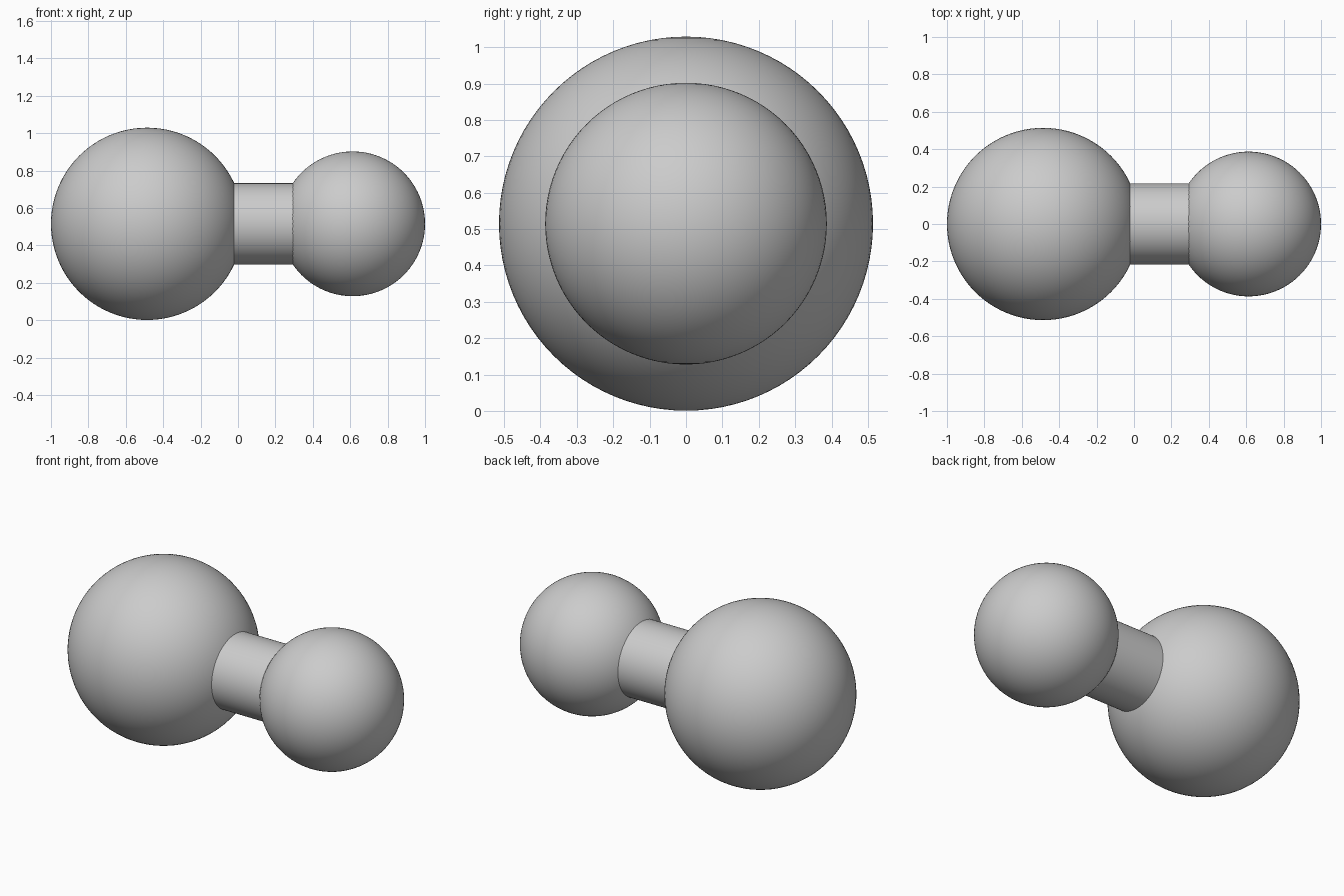
import bpy
from math import radians, pi

if "Cube" in bpy.data.objects:
    bpy.data.objects.remove(bpy.data.objects["Cube"])

AXIS_Z = 0.515


def smooth(obj, name):
    obj.name = name
    bpy.ops.object.shade_smooth_by_angle(angle=radians(35))


def ball(name, x, radius):
    bpy.ops.mesh.primitive_uv_sphere_add(
        segments=96, ring_count=48, radius=radius, location=(x, 0, AXIS_Z))
    smooth(bpy.context.object, name)


# Two balls of different size
ball("large_ball", -0.486, 0.514)
ball("small_ball", 0.613, 0.387)

# Connecting bar, with its ends sunk just inside the balls
start, end = -0.06, 0.33
bpy.ops.mesh.primitive_cylinder_add(
    vertices=96, radius=0.217, depth=end - start,
    location=((start + end) / 2, 0, AXIS_Z), rotation=(0, pi / 2, 0))
smooth(bpy.context.object, "connecting_bar")
